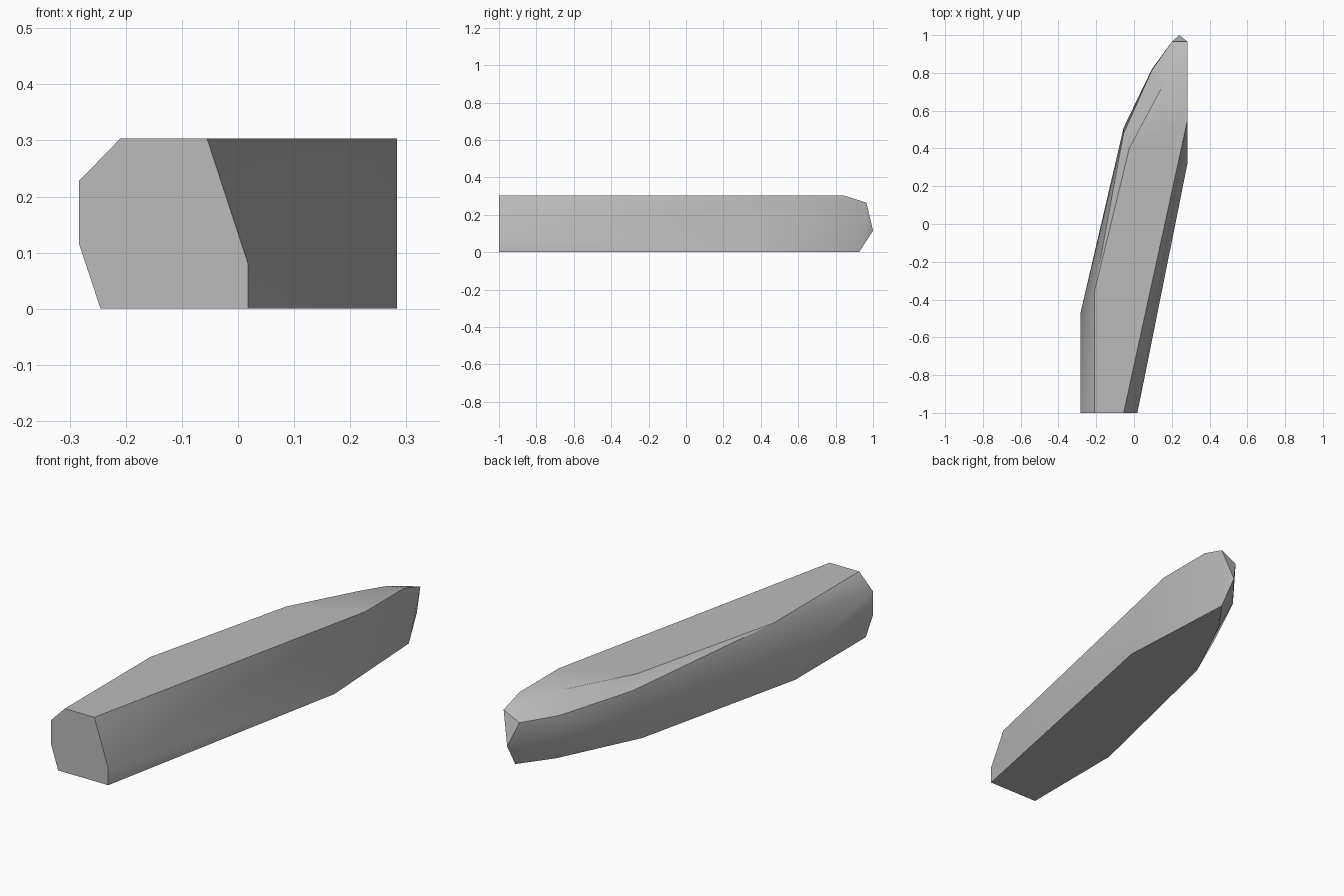
import bpy
import bmesh
import math

default_cube = bpy.data.objects.get("Cube")
if default_cube:
    bpy.data.objects.remove(default_cube, do_unlink=True)


def make_material(name, colour):
    material = bpy.data.materials.new(name)
    material.use_nodes = True
    material.diffuse_color = colour
    shader = next(n for n in material.node_tree.nodes if n.type == "BSDF_PRINCIPLED")
    shader.inputs["Base Color"].default_value = colour
    return material


def hull_object(name, points, material, sharp_angle):
    """Wrap corner points in a faceted skin and merge the coplanar facets."""
    mesh = bpy.data.meshes.new(name)
    bm = bmesh.new()
    for point in points:
        bm.verts.new(point)
    hull = bmesh.ops.convex_hull(bm, input=bm.verts)
    unused = {e for e in hull["geom_interior"] + hull["geom_unused"]
              if isinstance(e, bmesh.types.BMVert)}
    bmesh.ops.delete(bm, geom=list(unused), context="VERTS")
    bmesh.ops.dissolve_limit(bm, angle_limit=math.radians(0.5),
                             verts=bm.verts, edges=bm.edges)
    bmesh.ops.recalc_face_normals(bm, faces=bm.faces)
    bm.to_mesh(mesh)
    bm.free()
    mesh.materials.append(material)
    obj = bpy.data.objects.new(name, mesh)
    bpy.context.collection.objects.link(obj)
    bpy.ops.object.select_all(action="DESELECT")
    obj.select_set(True)
    bpy.context.view_layer.objects.active = obj
    bpy.ops.object.shade_smooth_by_angle(angle=math.radians(sharp_angle))
    return obj


BOTTOM, BELLY, TOP = 0.0, 0.115, 0.303
FRONT, SIDE = -1.0, 0.283

# Flat underside outline
underside = [(x, y, BOTTOM) for x, y in (
    (0.018, FRONT), (-0.245, FRONT), (-0.245, -0.47), (-0.045, 0.395),
    (0.139, 0.774), (0.25, 0.925), (SIDE, 0.32))]

# Widest line of the curved flank, ending in the tip
flank = [(x, y, BELLY) for x, y in (
    (-SIDE, FRONT), (-SIDE, -0.47), (-0.055, 0.51), (0.095, 0.82), (0.24, 1.0))]

# Shoulder between flank and top
shoulder = [(-SIDE, FRONT, 0.228), (-0.055, 0.48, 0.26), (0.095, 0.815, 0.23),
            (0.2, 0.965, 0.225), (SIDE, 0.965, 0.265)]

# Flat top outline
top = [(x, y, TOP) for x, y in (
    (-0.055, FRONT), (-0.21, FRONT), (-0.21, -0.36), (-0.025, 0.4),
    (0.138, 0.705), (0.21, 0.82), (SIDE, 0.845), (SIDE, 0.55))]

# Low corner of the front end, where the slanted wall starts
wall_foot = [(0.018, FRONT, 0.08)]

stone_grey = make_material("stone_grey", (0.5, 0.5, 0.5, 1.0))
hull_object("stone_slab", underside + flank + shoulder + top + wall_foot,
            stone_grey, 30)
